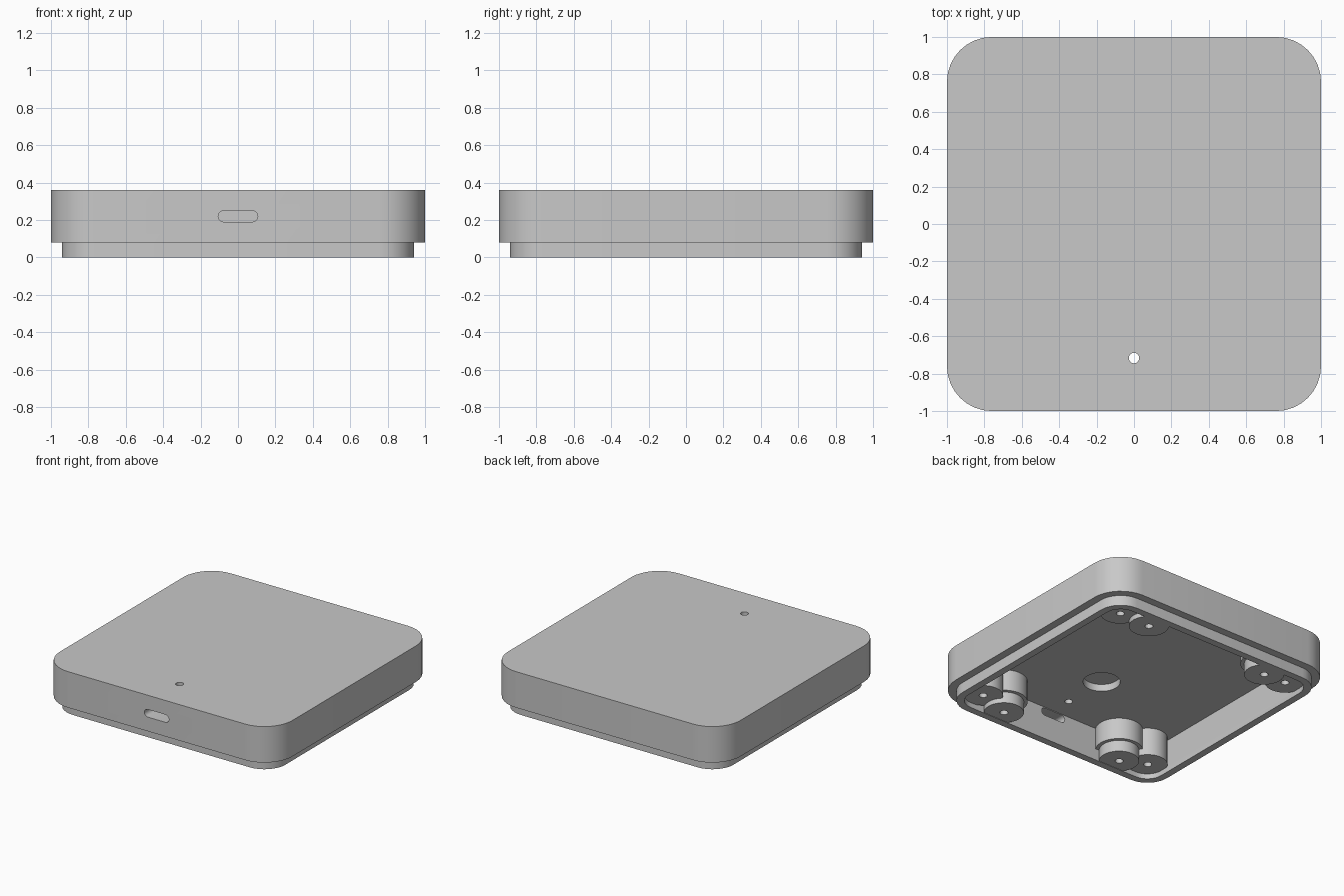
import bpy
import bmesh
from math import pi, sin, cos, radians
from mathutils import Matrix

cube = bpy.data.objects.get("Cube")
if cube:
    bpy.data.objects.remove(cube, do_unlink=True)

# Single plastic colour
plastic = bpy.data.materials.new("grey_plastic")
plastic.use_nodes = True
GREY = (0.58, 0.58, 0.58, 1.0)
plastic.diffuse_color = GREY
plastic.node_tree.nodes["Principled BSDF"].inputs["Base Color"].default_value = GREY

CORNER = 0.76    # shared centre of every corner arc
FLOOR = 0.255    # underside of the top plate
EMBED = 0.30     # height where bosses end inside the plate


def make_object(name, bm):
    bmesh.ops.recalc_face_normals(bm, faces=bm.faces)
    mesh = bpy.data.meshes.new(name)
    bm.to_mesh(mesh)
    bm.free()
    mesh.materials.append(plastic)
    obj = bpy.data.objects.new(name, mesh)
    bpy.context.collection.objects.link(obj)
    return obj


def rounded_ring(bm, half, z, steps=8):
    """Rounded square loop of vertices."""
    r = half - CORNER
    ring = []
    for k in range(4):
        sx = 1 if k in (0, 3) else -1
        sy = 1 if k in (0, 1) else -1
        for i in range(steps + 1):
            a = (k + i / steps) * pi / 2
            ring.append(bm.verts.new((sx * CORNER + r * cos(a), sy * CORNER + r * sin(a), z)))
    return ring


def cylinder(name, x, y, z0, z1, r, segments=32):
    bm = bmesh.new()
    bmesh.ops.create_cone(bm, cap_ends=True, segments=segments, radius1=r, radius2=r,
                          depth=z1 - z0, matrix=Matrix.Translation((x, y, (z0 + z1) / 2)))
    return make_object(name, bm)


def combine(target, tool, operation):
    """Apply a boolean and discard its helper."""
    tool.hide_render = True
    mod = target.modifiers.new(operation.lower(), 'BOOLEAN')
    mod.operation = operation
    mod.solver = 'EXACT'
    mod.object = tool
    graph = bpy.context.evaluated_depsgraph_get()
    result = bpy.data.meshes.new_from_object(target.evaluated_get(graph))
    target.modifiers.clear()
    target.data = result
    bpy.data.objects.remove(tool, do_unlink=True)


# Hollow shell: cavity floor, inner wall, lip, shoulder, outer wall, top
bm = bmesh.new()
profile = [(0.885, FLOOR), (0.885, 0), (0.94, 0), (0.94, 0.08), (1.0, 0.08), (1.0, 0.36)]
rings = [rounded_ring(bm, half, z) for half, z in profile]
for a, b in zip(rings, rings[1:]):
    for i in range(len(a)):
        j = (i + 1) % len(a)
        bm.faces.new((a[i], a[j], b[j], b[i]))
bm.faces.new(rings[0])
bm.faces.new(rings[-1])
enclosure = make_object("enclosure_cover", bm)

# Screw bosses: a corner post and a stepped post beside it, in each corner
CORNER_POST = (0.757, 0.752)
SIDE_POST = (0.53, 0.795)
quadrants = [(sx, sy) for sx in (-1, 1) for sy in (-1, 1)]
for sx, sy in quadrants:
    cx, cy = CORNER_POST[0] * sx, CORNER_POST[1] * sy
    px, py = SIDE_POST[0] * sx, SIDE_POST[1] * sy
    combine(enclosure, cylinder("side_post_base", px, py, 0.09, EMBED, 0.168), 'UNION')
    combine(enclosure, cylinder("side_post_tip", px, py, 0.003, EMBED, 0.141), 'UNION')
    combine(enclosure, cylinder("corner_post", cx, cy, 0.04, EMBED - 0.01, 0.14), 'UNION')

# Screw holes
for sx, sy in quadrants:
    for x, y in (CORNER_POST, SIDE_POST):
        combine(enclosure, cylinder("screw_hole", x * sx, y * sy, -0.1, 0.2, 0.029, 20), 'DIFFERENCE')

# Indicator hole through the top and round recess in the cavity ceiling
combine(enclosure, cylinder("indicator_hole", 0, -0.717, 0.1, 0.5, 0.028, 24), 'DIFFERENCE')
combine(enclosure, cylinder("round_recess", 0, -0.355, 0.15, FLOOR + 0.055, 0.131, 40), 'DIFFERENCE')

# Rounded port slot through the front wall
bm = bmesh.new()
outline = []
for side in (1, -1):
    for i in range(9):
        a = -pi / 2 + pi * i / 8
        outline.append(bm.verts.new((side * (0.076 + 0.03 * cos(a)), -1.1, 0.22 + side * 0.03 * sin(a))))
front = bm.faces.new(outline)
extruded = bmesh.ops.extrude_face_region(bm, geom=[front])["geom"]
bmesh.ops.translate(bm, vec=(0, 0.3, 0),
                    verts=[v for v in extruded if isinstance(v, bmesh.types.BMVert)])
combine(enclosure, make_object("port_slot", bm), 'DIFFERENCE')

# One material and smooth rounded walls with sharp edges
enclosure.data.materials.clear()
enclosure.data.materials.append(plastic)
for poly in enclosure.data.polygons:
    poly.material_index = 0
bpy.ops.object.select_all(action='DESELECT')
enclosure.select_set(True)
bpy.context.view_layer.objects.active = enclosure
bpy.ops.object.shade_smooth_by_angle(angle=radians(30))
